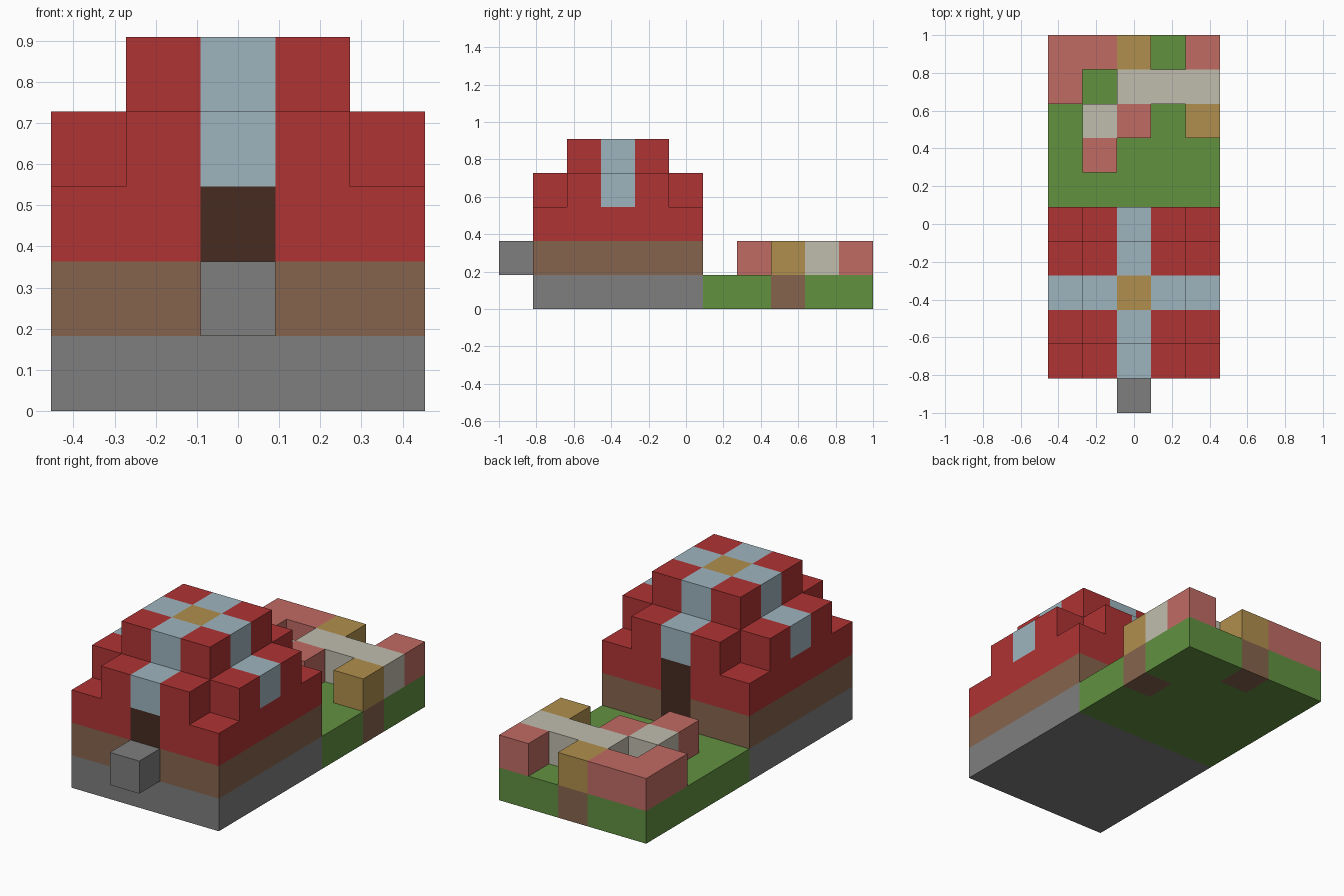
import bpy
from mathutils import Vector

if "Cube" in bpy.data.objects:
    bpy.data.objects.remove(bpy.data.objects["Cube"], do_unlink=True)

UNIT = 2 / 11                     # edge of one block
ORIGIN = Vector((-2.5, -5.5, 0))  # grid corner, in blocks


def material(name, rgb):
    linear = [((c / 255 + 0.055) / 1.055) ** 2.4 for c in rgb] + [1]
    mat = bpy.data.materials.new(name)
    mat.use_nodes = True
    mat.diffuse_color = linear
    mat.node_tree.nodes["Principled BSDF"].inputs["Base Color"].default_value = linear
    return mat


red = material("red", (176, 51, 51))
blue = material("pale blue", (158, 181, 191))
gold = material("gold", (176, 143, 77))
grey = material("stone grey", (126, 126, 126))
brown = material("earth brown", (134, 100, 77))
dark = material("dark brown", (70, 43, 33))
green = material("grass green", (98, 145, 64))
pink = material("pink", (193, 107, 100))
cream = material("cream", (192, 189, 174))

blocks = {}  # cell -> (part, material)


def fill(part, mat, xs, ys, zs):
    """Fill an inclusive range of cells; later fills replace earlier ones."""
    for x in range(xs[0], xs[1] + 1):
        for y in range(ys[0], ys[1] + 1):
            for z in range(zs[0], zs[1] + 1):
                blocks[x, y, z] = (part, mat)


# House: foundation, lower wall and upper wall
wide, deep = (0, 4), (1, 5)
fill("foundation", grey, wide, deep, (0, 0))
fill("lower_wall", brown, wide, deep, (1, 1))
fill("upper_wall", red, wide, deep, (2, 2))

# Doors and front step
fill("front_door", dark, (2, 2), (1, 1), (2, 2))
fill("back_door", dark, (2, 2), (5, 5), (1, 2))
fill("front_step", grey, (2, 2), (0, 0), (1, 1))

# Roof: a plus-shaped tier and a square tier with a blue cross
fill("roof_tier", red, wide, (2, 4), (3, 3))
fill("roof_tier", red, (1, 3), deep, (3, 3))
fill("roof_top", red, (1, 3), (2, 4), (4, 4))
for part, reach, z in (("roof_tier", 2, 3), ("roof_top", 1, 4)):
    fill(part, blue, (2 - reach, 2 + reach), (3, 3), (z, z))
    fill(part, blue, (2, 2), (3 - reach, 3 + reach), (z, z))
fill("roof_top", gold, (2, 2), (3, 3), (4, 4))

# Garden lawn
fill("lawn", green, wide, (6, 10), (0, 0))

# Raised garden blocks, back row first; earth lies below each gold one
PLAN = ["PPG.P",
        "P.CCC",
        ".CP.G",
        ".P..."]
KEY = {"P": pink, "G": gold, "C": cream}
for row, line in enumerate(PLAN):
    for x, letter in enumerate(line):
        y = 10 - row
        if letter in KEY:
            fill("garden_border", KEY[letter], (x, x), (y, y), (1, 1))
        if letter == "G":
            fill("lawn", brown, (x, x), (y, y), (0, 0))


def build(part):
    """Make one mesh from the exposed sides of a part's blocks."""
    index, faces, slots, mats = {}, [], [], []
    for cell, (name, mat) in blocks.items():
        if name != part:
            continue
        for axis in range(3):
            for side in (0, 1):
                near = list(cell)
                near[axis] += 2 * side - 1
                if tuple(near) in blocks:
                    continue
                u, v = (axis + 1) % 3, (axis + 2) % 3
                ring = []
                for du, dv in ((0, 0), (1, 0), (1, 1), (0, 1)):
                    corner = list(cell)
                    corner[axis] += side
                    corner[u] += du
                    corner[v] += dv
                    ring.append(index.setdefault(tuple(corner), len(index)))
                faces.append(ring if side else ring[::-1])
                if mat not in mats:
                    mats.append(mat)
                slots.append(mats.index(mat))
    mesh = bpy.data.meshes.new(part)
    mesh.from_pydata([(Vector(c) + ORIGIN) * UNIT for c in index], [], faces)
    for mat in mats:
        mesh.materials.append(mat)
    for poly, slot in zip(mesh.polygons, slots):
        poly.material_index = slot
    mesh.update()
    bpy.context.collection.objects.link(bpy.data.objects.new(part, mesh))


for part in dict.fromkeys(name for name, _ in blocks.values()):
    build(part)
